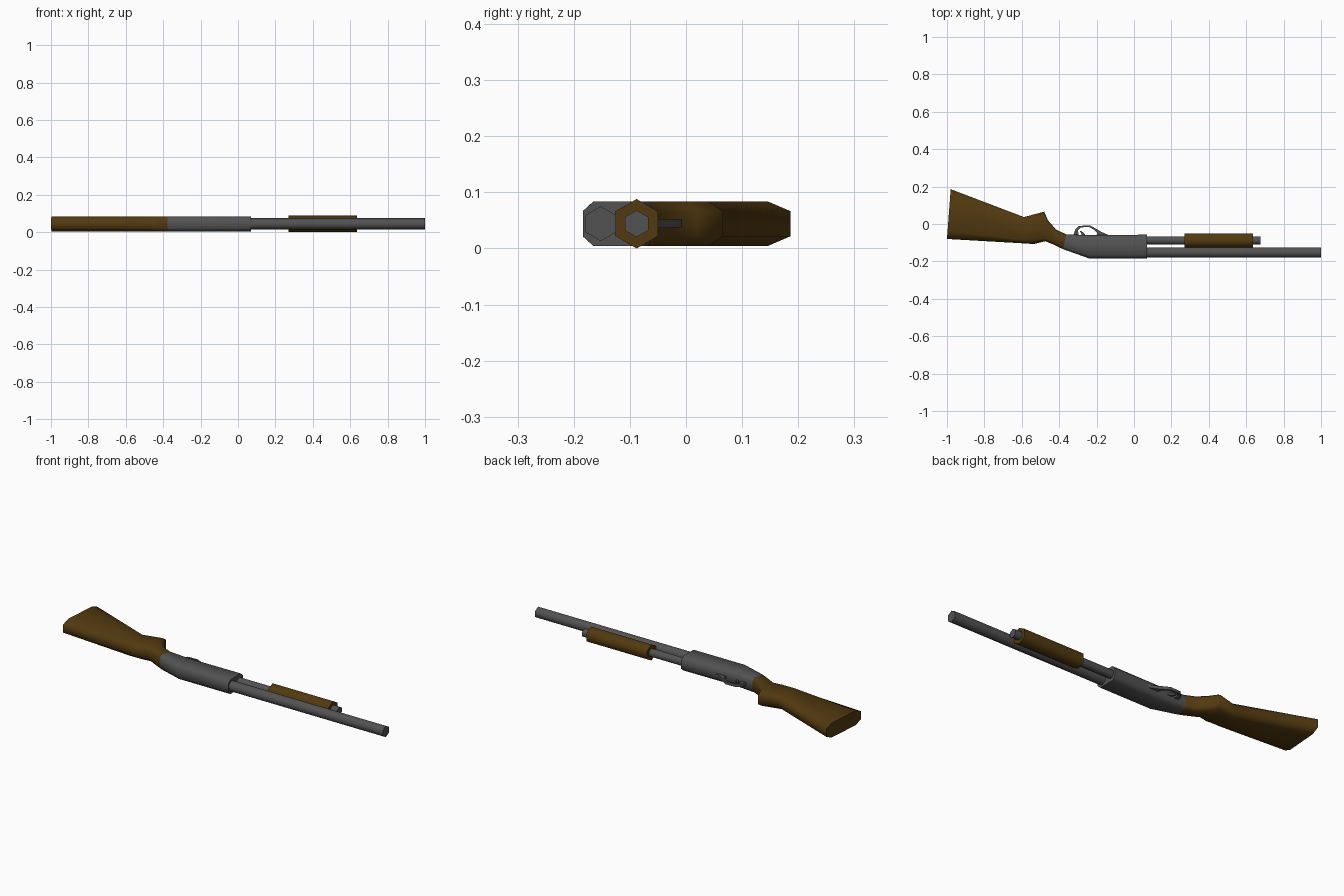
import bpy, bmesh, math

if "Cube" in bpy.data.objects:
    bpy.data.objects.remove(bpy.data.objects["Cube"])

ZC = 0.044  # mid-plane height: the gun lies on its side


def material(name, rgb):
    m = bpy.data.materials.new(name)
    m.diffuse_color = (*rgb, 1)
    m.use_nodes = True
    m.node_tree.nodes["Principled BSDF"].inputs["Base Color"].default_value = m.diffuse_color
    return m


WOOD = material("brown wood", (0.085, 0.042, 0.005))
STEEL = material("dark steel", (0.085, 0.085, 0.085))


def finish(bm, name, mat, angle=65):
    bmesh.ops.recalc_face_normals(bm, faces=bm.faces)
    me = bpy.data.meshes.new(name)
    bm.to_mesh(me)
    bm.free()
    me.materials.append(mat)
    ob = bpy.data.objects.new(name, me)
    bpy.context.collection.objects.link(ob)
    bpy.ops.object.select_all(action='DESELECT')
    bpy.context.view_layer.objects.active = ob
    ob.select_set(True)
    bpy.ops.object.shade_smooth_by_angle(angle=math.radians(angle))
    return ob


def skin(name, rings, mat):
    """Join closed rings of points into a capped tube."""
    bm = bmesh.new()
    vs = [[bm.verts.new(p) for p in r] for r in rings]
    n = len(vs[0])
    for a, b in zip(vs, vs[1:]):
        for i in range(n):
            j = (i + 1) % n
            bm.faces.new((a[i], a[j], b[j], b[i]))
    bm.faces.new(vs[0])
    bm.faces.new(vs[-1])
    return finish(bm, name, mat)


def chamfered(name, stations, mat, half=0.0395, cz=0.017, frac=0.15):
    """Loft chamfered box sections; station = upper edge x, y, lower edge x, y."""
    rings = []
    for xt, yt, xb, yb in stations:
        ring = []
        for t, z in ((0, cz - half), (frac, -half), (1 - frac, -half), (1, cz - half),
                     (1, half - cz), (1 - frac, half), (frac, half), (0, half - cz)):
            ring.append((xb + (xt - xb) * t, yb + (yt - yb) * t, ZC + z))
        rings.append(ring)
    return skin(name, rings, mat)


def hex_tube(name, x0, x1, y, r, mat):
    """Six-sided bar along x with points up and down."""
    ring = [(y + r * math.sin(k * math.pi / 3), ZC + r * math.cos(k * math.pi / 3))
            for k in range(6)]
    return skin(name, [[(x, a, b) for a, b in ring] for x in (x0, x1)], mat)


def strip(name, outer, inner, half, mat):
    """Flat bent strip between two paths, thickened in z."""
    rings = [[(*o, ZC - half), (*i, ZC - half), (*i, ZC + half), (*o, ZC + half)]
             for o, i in zip(outer, inner)]
    return skin(name, rings, mat)


# Wooden stock with grip
chamfered("stock", [
    (-0.98, 0.186, -1.0, -0.08), (-0.588, 0.037, -0.60, -0.103),
    (-0.48, 0.066, -0.535, -0.107), (-0.46, 0.02, -0.475, -0.092),
    (-0.417, -0.03, -0.43, -0.11), (-0.363, -0.055, -0.378, -0.135)], WOOD)

# Steel receiver
chamfered("receiver", [
    (-0.363, -0.055, -0.378, -0.135), (-0.24, -0.06, -0.24, -0.184),
    (0.07, -0.057, 0.07, -0.184)], STEEL)

# Barrel, magazine tube and sliding fore-end
hex_tube("barrel", 0.05, 1.0, -0.152, 0.031, STEEL)
hex_tube("magazine_tube", 0.05, 0.675, -0.088, 0.024, STEEL)
hex_tube("fore_end", 0.27, 0.636, -0.088, 0.044, WOOD)

# Trigger guard and trigger
strip("trigger_guard",
      [(-0.325, -0.065), (-0.315, -0.03), (-0.295, -0.01), (-0.235, -0.008),
       (-0.20, -0.027), (-0.175, -0.042), (-0.13, -0.062)],
      [(-0.295, -0.065), (-0.30, -0.034), (-0.283, -0.018), (-0.24, -0.016),
       (-0.212, -0.032), (-0.198, -0.048), (-0.20, -0.064)], 0.008, STEEL)
strip("trigger",
      [(-0.255, -0.065), (-0.268, -0.048), (-0.285, -0.036)],
      [(-0.28, -0.065), (-0.282, -0.05), (-0.29, -0.039)], 0.005, STEEL)
